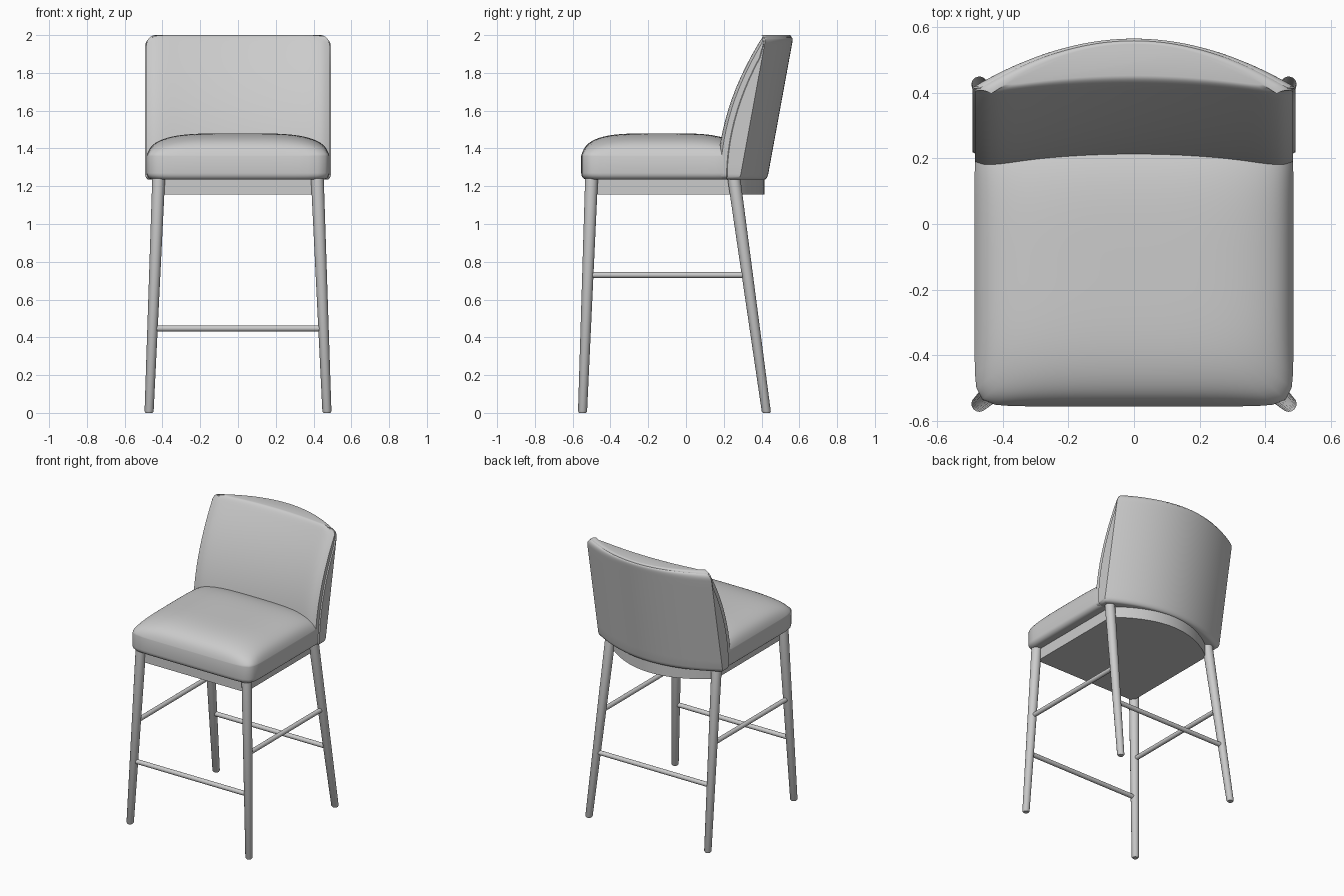
import bpy, bmesh, math
from mathutils import Vector

if "Cube" in bpy.data.objects:
    bpy.data.objects.remove(bpy.data.objects["Cube"])

grey = bpy.data.materials.new("light_grey")
grey.use_nodes = True
grey.diffuse_color = (0.6, 0.6, 0.6, 1)
grey.node_tree.nodes["Principled BSDF"].inputs["Base Color"].default_value = (0.6, 0.6, 0.6, 1)


def loft(name, rings, angle=40):
    """Skin a stack of closed rings and cap both ends."""
    bm = bmesh.new()
    loops = [[bm.verts.new(p) for p in ring] for ring in rings]
    for a, b in zip(loops, loops[1:]):
        n = len(a)
        for i in range(n):
            j = (i + 1) % n
            bm.faces.new((a[i], a[j], b[j], b[i]))
    bm.faces.new(loops[0][::-1])
    bm.faces.new(loops[-1])
    bmesh.ops.recalc_face_normals(bm, faces=bm.faces)
    mesh = bpy.data.meshes.new(name)
    bm.to_mesh(mesh)
    bm.free()
    mesh.materials.append(grey)
    obj = bpy.data.objects.new(name, mesh)
    bpy.context.collection.objects.link(obj)
    bpy.ops.object.select_all(action='DESELECT')
    obj.select_set(True)
    bpy.context.view_layer.objects.active = obj
    bpy.ops.object.shade_smooth_by_angle(angle=math.radians(angle))
    return obj


def circle(c, r, side, up, n=24):
    steps = [math.tau * i / n for i in range(n)]
    return [c + side * (r * math.cos(t)) + up * (r * math.sin(t)) for t in steps]


def bar(name, a, b, r):
    axis = (b - a).normalized()
    side = axis.orthogonal().normalized()
    up = axis.cross(side)
    loft(name, [circle(p, r, side, up) for p in (a, b)])


# Legs: tapered, splayed, with softened feet
X, Y = Vector((1, 0, 0)), Vector((0, 1, 0))
ENDS = {"front": (-0.50, -0.548), "rear": (0.254, 0.426)}


def leg_point(row, sx, z):
    top, foot = ENDS[row]
    k = z / 1.24
    return Vector((sx * (0.471 - 0.051 * k), foot + (top - foot) * k, z))


for row in ENDS:
    for side, sx in (("left", 1), ("right", -1)):
        rings = [(0, 0.018), (0.008, 0.024), (1.24, 0.034)]
        loft(f"{row}_leg_{side}", [circle(leg_point(row, sx, z), r, X, Y) for z, r in rings])
    # Low cross rails
    bar(f"{row}_rail", leg_point(row, -1, 0.447), leg_point(row, 1, 0.447), 0.016)
for side, sx in (("left", 1), ("right", -1)):
    # Higher side rails
    bar(f"side_rail_{side}", leg_point("front", sx, 0.73), leg_point("rear", sx, 0.73), 0.016)

# Apron: straight front and sides, bowed rear
arc = [i / 12 for i in range(-12, 13)]
outline = [(-0.41, -0.5), (0.41, -0.5)]
outline += [(-0.41 * t, 0.25 + 0.165 * (1 - t * t)) for t in arc]
loft("seat_apron", [[(x, y, z) for x, y in outline] for z in (1.155, 1.24)])


# Seat cushion: rounded square with a crowned top
def seat_ring(s, z, crown=False, n=96):
    pts = []
    for i in range(n):
        t = math.tau * i / n
        c, d = math.cos(t), math.sin(t)
        r = s * (abs(c) ** 14 + abs(d) ** 14) ** (-1 / 14)
        u, v = r * c, r * d
        h = 0
        if crown:
            h = math.sqrt(max(0, (1 - u ** 4) * (1 - v ** 4) * (1 - s ** 40)))
        pts.append((0.485 * u, -0.13 + 0.425 * v, z + 0.12 * h))
    return pts


rings = []
for i in range(6):
    a = math.pi / 2 * i / 5
    rings.append(seat_ring(0.93 + 0.07 * math.sin(a), 1.27 - 0.035 * math.cos(a)))
rings.append(seat_ring(1, 1.36))
for i in range(1, 25):
    rings.append(seat_ring(math.cos(math.pi / 2 * i / 25), 1.36, True))
loft("seat_cushion", rings, 60)


# Backrest: nearly flat reclined front, strongly bowed rear
def back_ring(z, w, front, rear, inset):
    k = (z - 1.235) / 0.765
    ts = [i / 20 for i in range(-20, 21)]
    face, back = [], []
    for t in ts:
        bow = 1 - t * t
        yb = 0.285 + 0.14 * k + 0.145 * bow - rear - inset
        yf = 0.153 + 0.245 * k * k + 0.04 * bow + 0.03 * t ** 16 + front + inset
        face.append((w * t, min(yf, yb - 0.006), z))
        back.append((w * t, yb, z))
    return face + back[::-1]


def backrest(name, low, high, w, front, rear):
    rings = []
    for i in range(5):
        a = math.pi / 2 * i / 4
        s = 1 - math.sin(a)
        rings.append(back_ring(low + 0.03 * (1 - math.cos(a)), w - 0.02 * s, front, rear, 0.015 * s))
    span = high - low - 0.08
    for i in range(1, 12):
        rings.append(back_ring(low + 0.03 + span * i / 12, w, front, rear, 0))
    for i in range(9):
        a = math.pi / 2 * i / 8
        s = 1 - math.cos(a)
        rings.append(back_ring(high - 0.05 + 0.05 * math.sin(a), w - 0.05 * s, front, rear, 0.014 * s ** 2))
    loft(name, rings, 45)


backrest("back_cushion", 1.24, 2.0, 0.484, 0, 0.008)
backrest("back_shell", 1.235, 1.99, 0.492, 0.035, 0)
